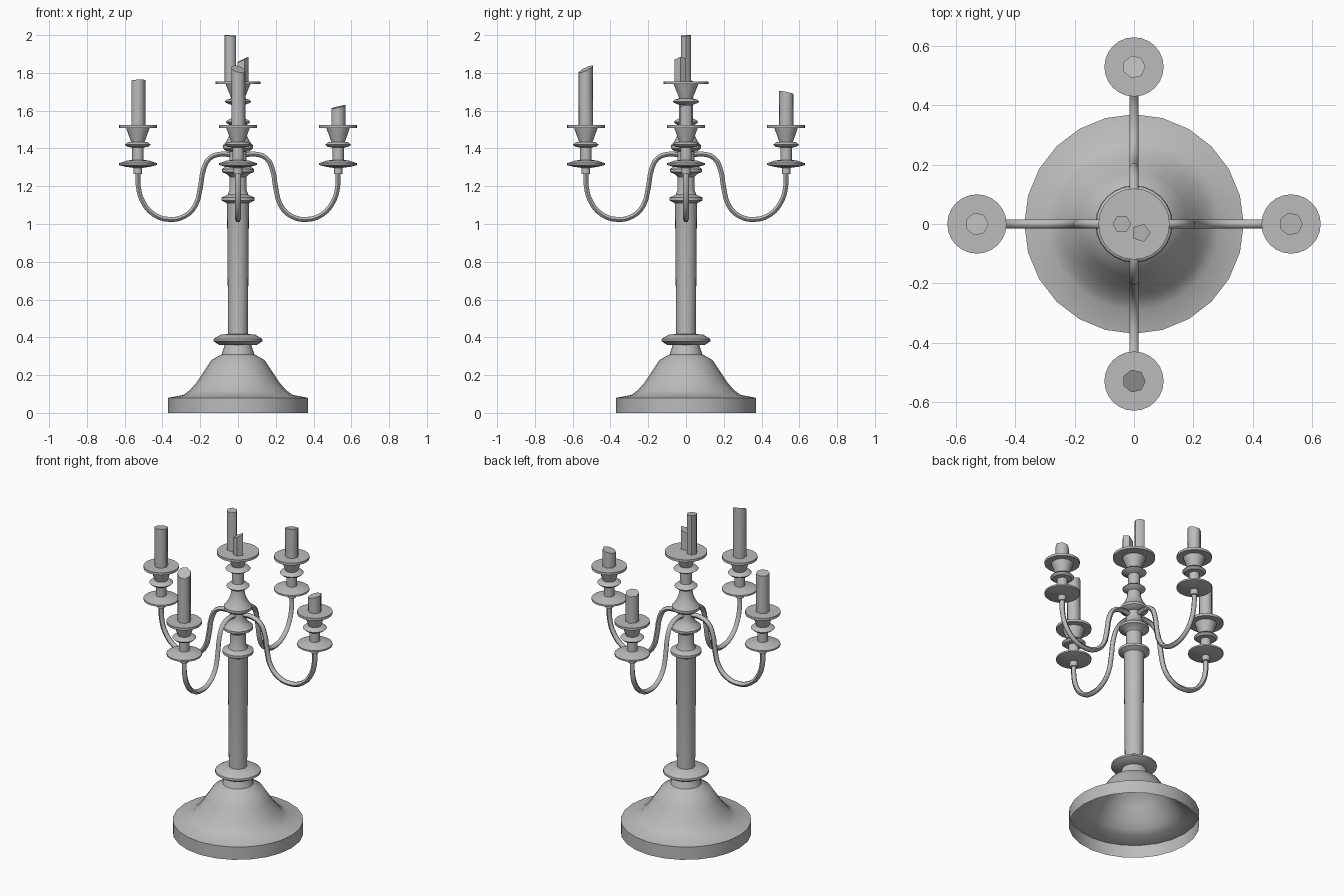
import bpy, bmesh, math
from mathutils import Vector

cube = bpy.data.objects.get("Cube")
if cube:
    bpy.data.objects.remove(cube, do_unlink=True)

# One flat colour throughout
metal = bpy.data.materials.new("plain_grey")
metal.use_nodes = True
GREY = (0.5, 0.5, 0.5, 1)
metal.diffuse_color = GREY
metal.node_tree.nodes["Principled BSDF"].inputs["Base Color"].default_value = GREY


def finish(obj, angle=35):
    obj.data.materials.append(metal)
    bpy.ops.object.select_all(action='DESELECT')
    obj.select_set(True)
    bpy.context.view_layer.objects.active = obj
    bpy.ops.object.shade_smooth_by_angle(angle=math.radians(angle))
    return obj


def add_mesh(name, bm, loc):
    bmesh.ops.recalc_face_normals(bm, faces=bm.faces)
    mesh = bpy.data.meshes.new(name)
    bm.to_mesh(mesh)
    bm.free()
    obj = bpy.data.objects.new(name, mesh)
    obj.location = loc
    bpy.context.collection.objects.link(obj)
    return obj


def lathe(name, profile, sides=24, loc=(0, 0, 0)):
    """Spin a (radius, height) profile about z; radius 0 closes an end."""
    bm = bmesh.new()
    verts = [bm.verts.new((r, 0, z)) for r, z in profile]
    edges = [bm.edges.new(pair) for pair in zip(verts, verts[1:])]
    bmesh.ops.spin(bm, geom=verts + edges, cent=(0, 0, 0), axis=(0, 0, 1),
                   angle=math.tau, steps=sides, use_duplicate=False)
    bmesh.ops.remove_doubles(bm, verts=bm.verts, dist=0.0005)
    return finish(add_mesh(name, bm, loc))


def candle(name, x, y, bottom, top, radius, slope, sides=7):
    """Prism with a slanted, slightly dished top."""
    bm = bmesh.new()
    low, high = [], []
    for i in range(sides):
        a = math.tau * i / sides
        px, py = radius * math.cos(a), radius * math.sin(a)
        low.append(bm.verts.new((px, py, bottom)))
        rise = px * slope[0] + py * slope[1] - radius * Vector(slope).length
        high.append(bm.verts.new((px, py, top + rise)))
    bm.faces.new(low)
    for i in range(sides):
        j = (i + 1) % sides
        bm.faces.new((low[i], low[j], high[j], high[i]))
    cap = bm.faces.new(high)
    bmesh.ops.poke(bm, faces=[cap], offset=-0.006)
    return finish(add_mesh(name, bm, (x, y, 0)), 60)


# Hollow bell-shaped foot, open underneath
lathe("base", [(0.37, 0), (0.37, 0.08), (0.29, 0.095), (0.255, 0.12),
               (0.22, 0.16), (0.18, 0.22), (0.14, 0.28), (0.087, 0.31),
               (0.07, 0.36)])

# Collar on the foot
lathe("base_collar", [(0, 0.36), (0.1, 0.36), (0.13, 0.38), (0.128, 0.392),
                      (0.09, 0.415), (0, 0.42)])

# Main column with its two lower knops
lathe("column", [(0, 0.41), (0.052, 0.41), (0.058, 1.1), (0.06, 1.11),
                 (0.088, 1.125), (0.088, 1.14), (0.055, 1.155), (0.045, 1.18),
                 (0.045, 1.25), (0.06, 1.265), (0.085, 1.275), (0.085, 1.29),
                 (0.06, 1.31), (0.045, 1.34), (0.045, 1.39), (0, 1.39)])

# Upper stem: bell, two discs, cup and drip plate
lathe("upper_stem", [(0, 1.38), (0.06, 1.385), (0.08, 1.4), (0.08, 1.415),
                     (0.06, 1.44), (0.042, 1.48), (0.036, 1.52), (0.055, 1.53),
                     (0.066, 1.54), (0.055, 1.55), (0.033, 1.56), (0.033, 1.63),
                     (0.06, 1.64), (0.071, 1.648), (0.06, 1.658), (0.035, 1.665),
                     (0.045, 1.69), (0.065, 1.74), (0.12, 1.74), (0.12, 1.755),
                     (0, 1.755)])

# Arms: one path repeated on four sides, each ending in a candle holder
ARM = [(0.03, 1.365), (0.09, 1.37), (0.15, 1.348), (0.182, 1.29), (0.2, 1.19),
       (0.225, 1.1), (0.28, 1.043), (0.36, 1.024), (0.445, 1.05), (0.505, 1.12),
       (0.528, 1.2), (0.53, 1.28)]
HOLDER = [(0, 1.265), (0.023, 1.265), (0.023, 1.297), (0.065, 1.303),
          (0.1, 1.312), (0.1, 1.322), (0.06, 1.335), (0.03, 1.34),
          (0.03, 1.405), (0.055, 1.408), (0.068, 1.42), (0.055, 1.432),
          (0.036, 1.435), (0.062, 1.508), (0.1, 1.508), (0.1, 1.523),
          (0, 1.523)]


def arm(name, angle):
    curve = bpy.data.curves.new(name, 'CURVE')
    curve.dimensions = '3D'
    curve.bevel_depth = 0.015
    curve.bevel_resolution = 1
    curve.use_fill_caps = True
    curve.resolution_u = 3
    spline = curve.splines.new('BEZIER')
    spline.bezier_points.add(len(ARM) - 1)
    for point, (r, z) in zip(spline.bezier_points, ARM):
        point.co = (r, 0, z)
        point.handle_left_type = point.handle_right_type = 'AUTO'
    obj = bpy.data.objects.new(name, curve)
    obj.rotation_euler.z = angle
    bpy.context.collection.objects.link(obj)
    bpy.context.view_layer.objects.active = obj
    bpy.ops.object.select_all(action='DESELECT')
    obj.select_set(True)
    bpy.ops.object.convert(target='MESH')
    finish(bpy.context.object, 60)


# side, candle top height, slant of the candle top
SIDES = [("left", 1.63, (0.25, 0.1)), ("back", 1.705, (0.1, -0.2)),
         ("right", 1.765, (0.05, -0.1)), ("front", 1.84, (-0.25, 0.45))]
for i, (side, top, slope) in enumerate(SIDES):
    angle = i * math.pi / 2
    x, y = 0.53 * math.cos(angle), 0.53 * math.sin(angle)
    arm(side + "_arm", angle)
    lathe(side + "_candle_holder", HOLDER, loc=(x, y, 0))
    candle(side + "_candle", x, y, 1.515, top, 0.039, slope)

# Pair of thin candles on the central plate
candle("tall_centre_candle", -0.041, 0, 1.75, 2.0, 0.031, (-0.05, 0.05), 6)
candle("short_centre_candle", 0.024, -0.03, 1.75, 1.885, 0.032, (0.5, 0.1), 5)
